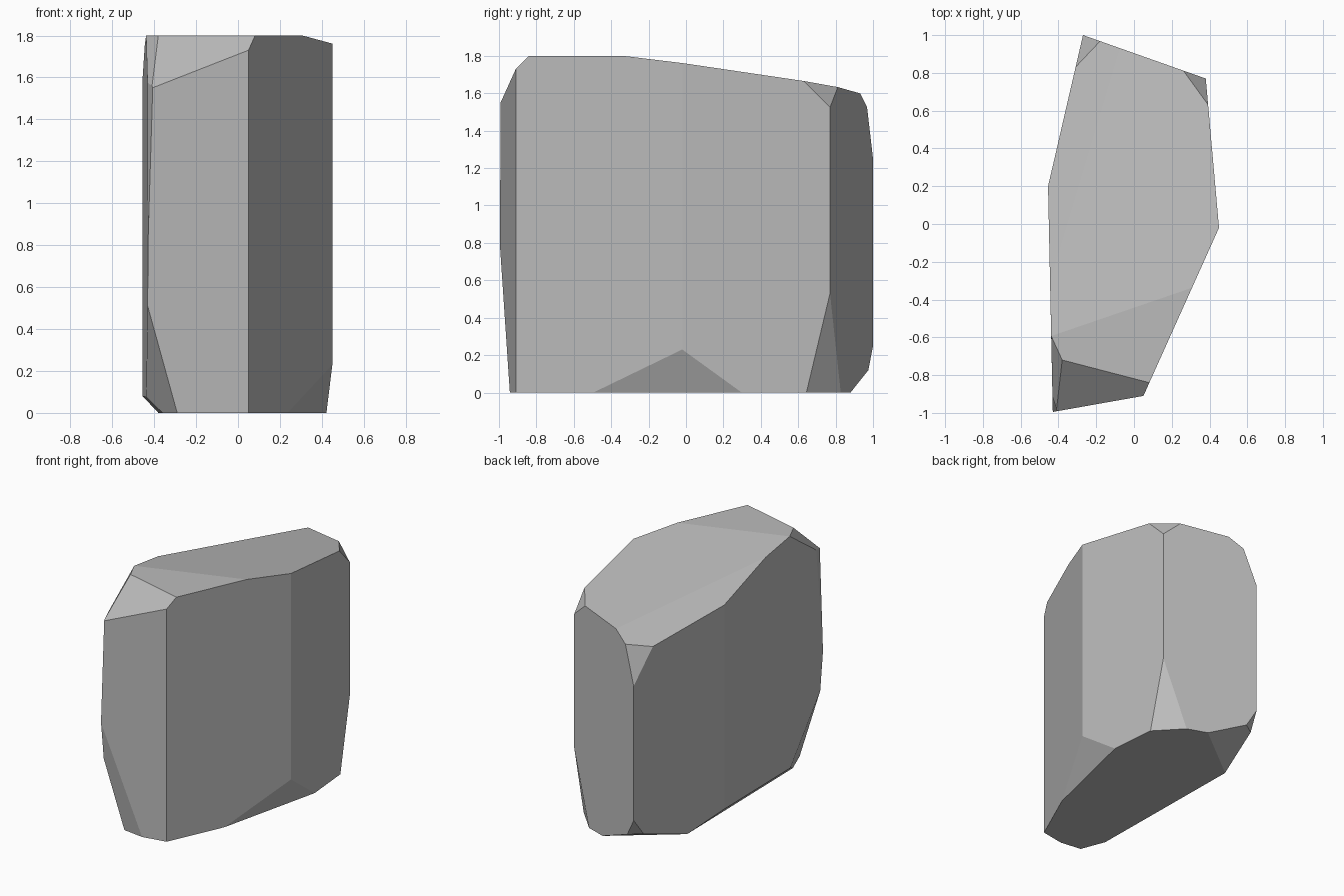
import bpy
import bmesh
from mathutils import Vector

if "Cube" in bpy.data.objects:
    bpy.data.objects.remove(bpy.data.objects["Cube"], do_unlink=True)

HEIGHT = 1.8
CENTRE = Vector((0, 0, HEIGHT / 2))


def make_material(name, colour):
    mat = bpy.data.materials.new(name)
    mat.use_nodes = True
    mat.diffuse_color = colour
    mat.node_tree.nodes["Principled BSDF"].inputs["Base Color"].default_value = colour
    return mat


def make_prism(bm, footprint, height):
    """Extrude a flat outline straight up into a closed block."""
    base = bm.faces.new([bm.verts.new((x, y, 0)) for x, y in footprint])
    top = bmesh.ops.extrude_face_region(bm, geom=[base])["geom"]
    moved = [g for g in top if isinstance(g, bmesh.types.BMVert)]
    bmesh.ops.translate(bm, verts=moved, vec=(0, 0, height))


def chip(bm, a, b, c):
    """Slice off everything outside the plane through three points, then cap it."""
    a, b, c = Vector(a), Vector(b), Vector(c)
    normal = (b - a).cross(c - a).normalized()
    if normal.dot(CENTRE - a) > 0:
        normal = -normal
    geom = bm.verts[:] + bm.edges[:] + bm.faces[:]
    cut = bmesh.ops.bisect_plane(bm, geom=geom, dist=1e-5, plane_co=a,
                                 plane_no=normal, clear_outer=True)
    rim = [g for g in cut["geom_cut"] if isinstance(g, bmesh.types.BMEdge)]
    bmesh.ops.holes_fill(bm, edges=rim, sides=0)


# Six-sided upright block
footprint = [(.05, -.91), (.45, -.02), (.38, .77),
             (-.27, 1), (-.455, .2), (-.43, -.995)]

chips = [
    # sloping top and its left shoulder
    ((.3, -.34, 1.8), (-.43, -.59, 1.8), (.27, .8, 1.635)),
    ((-.075, .93, 1.6), (-.444, -.34, 1.77), (-.31, .83, 1.49)),
    # front top bevel
    ((-.41, -.98, 1.56), (.05, -.91, 1.73), (-.38, -.72, 1.8)),
    # front corner, upper chip and long sliver
    ((-.435, -.6, 1.8), (-.38, -.72, 1.8), (-.41, -.98, 1.56)),
    ((-.41, -.98, 1.56), (-.43, -.995, .79), (-.432, -.9, 1.69)),
    # back top corners
    ((.27, .8, 1.635), (.38, .65, 1.66), (.38, .77, 1.525)),
    ((-.27, 1, 1.25), (-.175, .966, 1.54), (-.31, .83, 1.49)),
    # lower front corner, two facets
    ((-.43, -.995, .79), (-.136, -.941, 0), (-.29, -.92, 0)),
    ((-.43, -.98, .53), (-.29, -.92, 0), (-.36, -.74, 0)),
    # lower right side and lower back right corner
    ((.45, -.02, .23), (.24, -.48, 0), (.42, .29, 0)),
    ((.38, .77, .53), (.39, .645, 0), (.22, .825, 0)),
    # lower back left bevel and corner
    ((-.2, .975, .12), (.07, .88, 0), (-.38, .53, 0)),
    ((-.27, 1, .25), (-.2, .975, .12), (-.29, .91, .12)),
    # lower left bevel
    ((-.38, .53, 0), (-.36, -.74, 0), (-.455, .2, .08)),
]

bm = bmesh.new()
make_prism(bm, footprint, HEIGHT)
for points in chips:
    chip(bm, *points)
bmesh.ops.remove_doubles(bm, verts=bm.verts[:], dist=0.001)
bmesh.ops.recalc_face_normals(bm, faces=bm.faces[:])

mesh = bpy.data.meshes.new("rock")
bm.to_mesh(mesh)
bm.free()
mesh.materials.append(make_material("stone grey", (.5, .5, .5, 1)))
rock = bpy.data.objects.new("rock", mesh)
bpy.context.collection.objects.link(rock)
